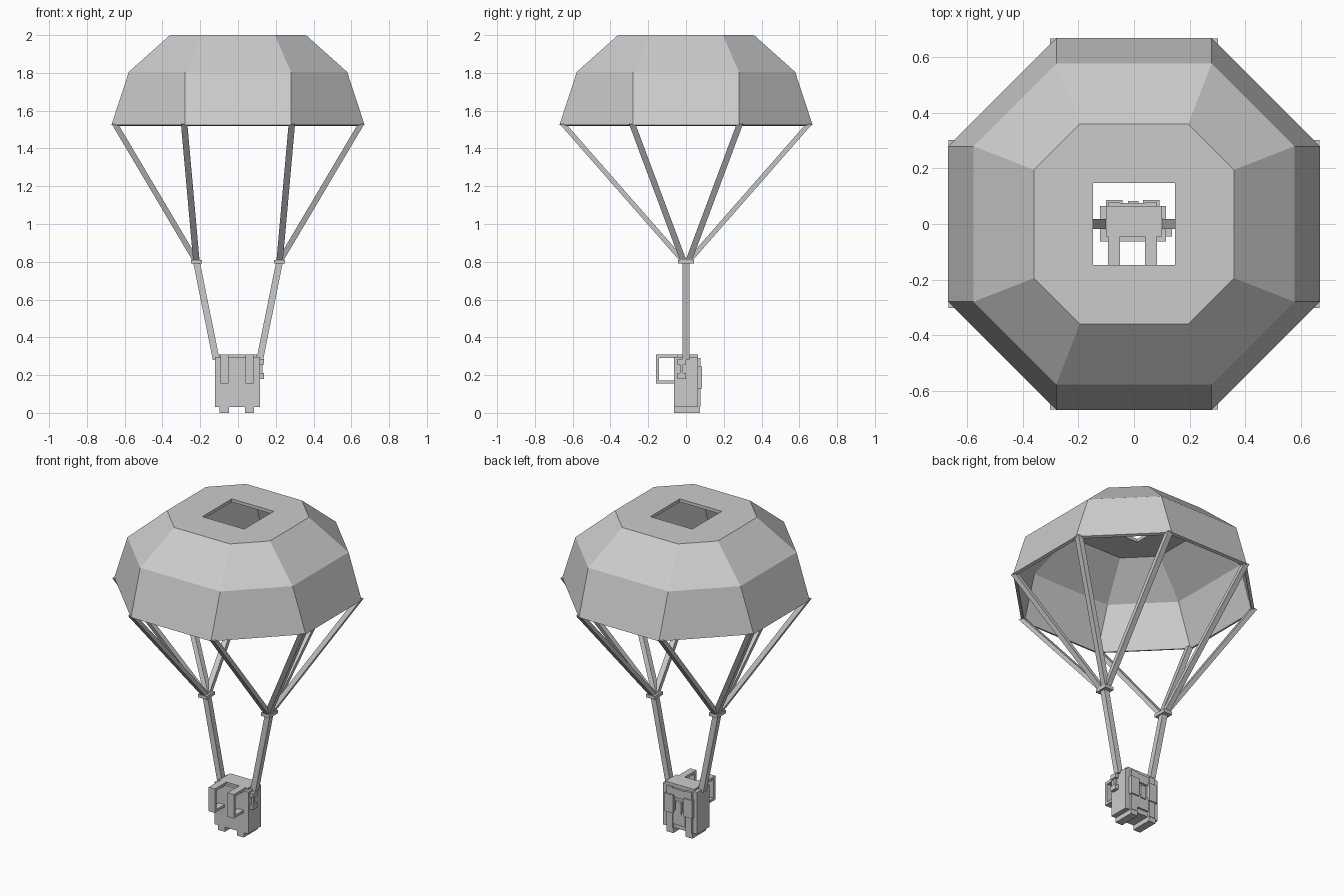
import bpy, bmesh
from mathutils import Vector

old = bpy.data.objects.get("Cube")
if old:
    bpy.data.objects.remove(old, do_unlink=True)

grey = bpy.data.materials.new("plain_grey")
grey.use_nodes = True
grey.diffuse_color = (0.6, 0.6, 0.6, 1)
grey.node_tree.nodes["Principled BSDF"].inputs["Base Color"].default_value = (0.6, 0.6, 0.6, 1)


def finish(name, bm):
    bmesh.ops.recalc_face_normals(bm, faces=bm.faces)
    mesh = bpy.data.meshes.new(name)
    bm.to_mesh(mesh)
    bm.free()
    mesh.materials.append(grey)
    obj = bpy.data.objects.new(name, mesh)
    bpy.context.scene.collection.objects.link(obj)
    return obj


def prism(name, low, high, size_low, size_high):
    """Bar with level rectangular ends between two points."""
    bm = bmesh.new()
    rings = []
    for p, (w, d) in ((low, size_low), (high, size_high)):
        rings.append([bm.verts.new(Vector(p) + Vector((sx * w / 2, sy * d / 2, 0)))
                      for sx, sy in ((-1, -1), (1, -1), (1, 1), (-1, 1))])
    for i in range(4):
        j = (i + 1) % 4
        bm.faces.new((rings[0][i], rings[0][j], rings[1][j], rings[1][i]))
    bm.faces.new(rings[0][::-1])
    bm.faces.new(rings[1])
    return finish(name, bm)


def box(name, x, y, z):
    cx, cy = sum(x) / 2, sum(y) / 2
    size = (x[1] - x[0], y[1] - y[0])
    return prism(name, (cx, cy, z[0]), (cx, cy, z[1]), size, size)


def octagon(a, b):
    return [(a, -b), (a, b), (b, a), (-b, a), (-a, b), (-a, -b), (-b, -a), (b, -a)]


# Canopy: three octagonal rings and a flat crown with a square vent
bm = bmesh.new()
rings = [[bm.verts.new((x, y, z)) for x, y in octagon(a, b)]
         for a, b, z in ((0.67, 0.28, 1.525), (0.578, 0.28, 1.805), (0.36, 0.195, 2.0))]
for lower, upper in zip(rings, rings[1:]):
    for i in range(8):
        j = (i + 1) % 8
        bm.faces.new((lower[i], lower[j], upper[j], upper[i]))
h = 0.147
vent = [bm.verts.new((x, y, 2.0)) for x, y in ((h, -h), (h, h), (-h, h), (-h, -h))]
crown = rings[2]
for k in range(4):
    n = (k + 1) % 4
    i = 2 * k
    bm.faces.new((crown[i], crown[i + 1], vent[n], vent[k]))
    bm.faces.new((crown[i + 1], crown[(i + 2) % 8], vent[n]))
canopy = finish("canopy", bm)
# Outward shell normals, so the thickness grows inward
if canopy.data.polygons[-1].normal.z < 0:
    canopy.data.flip_normals()
shell = canopy.modifiers.new("thickness", "SOLIDIFY")
shell.thickness = 0.02
shell.offset = -1

# Suspension cords from the canopy corners to the two joints
for i, (x, y) in enumerate(octagon(0.652, 0.285)):
    side = 1 if x > 0 else -1
    prism("suspension_cord_%d" % i, (side * 0.22, 0.012 if y > 0 else -0.012, 0.8),
          (x, y, 1.53), (0.034, 0.034), (0.034, 0.034))

# Joint plates and risers
for side, label in ((1, "left"), (-1, "right")):
    c = side * 0.22
    box(label + "_joint", (c - 0.03, c + 0.03), (-0.043, 0.043), (0.79, 0.81))
    prism(label + "_riser", (side * 0.115, 0, 0.28), (c, 0, 0.8), (0.036, 0.036), (0.036, 0.036))

# Pack body with side buckle
box("pack_body", (-0.122, 0.116), (-0.063, 0.064), (0.03, 0.295))
box("pack_lid", (-0.1, 0.1), (-0.045, 0.064), (0.295, 0.308))
for z in ((0.18, 0.21), (0.255, 0.285)):
    box("buckle_bar", (0.116, 0.137), (-0.045, 0.0), z)
box("buckle_core", (0.116, 0.13), (-0.033, -0.015), (0.21, 0.255))

# Feet, shoulder straps and back straps, one set on each side
for x0, label in ((-0.093, "right"), (0.04, "left")):
    strap = (x0, x0 + 0.043)
    box(label + "_foot", (x0 - 0.004, x0 + 0.045), (-0.063, 0.075), (0, 0.032))
    box(label + "_strap_top", strap, (-0.16, -0.045), (0.29, 0.308))
    box(label + "_strap_front", strap, (-0.16, -0.142), (0.156, 0.308))
    box(label + "_strap_bottom", strap, (-0.16, -0.06), (0.156, 0.172))
    box(label + "_back_strap", strap, (0.06, 0.078), (0.03, 0.29))
    box(label + "_back_clip", (x0 - 0.008, x0 + 0.051), (0.06, 0.086), (0.13, 0.245))

# Back pocket and flap
box("back_pocket", (-0.045, 0.038), (0.06, 0.076), (0.06, 0.15))
box("pocket_tab", (-0.022, 0.016), (0.06, 0.082), (0.13, 0.21))
box("back_flap", (-0.06, 0.055), (0.06, 0.076), (0.23, 0.285))
